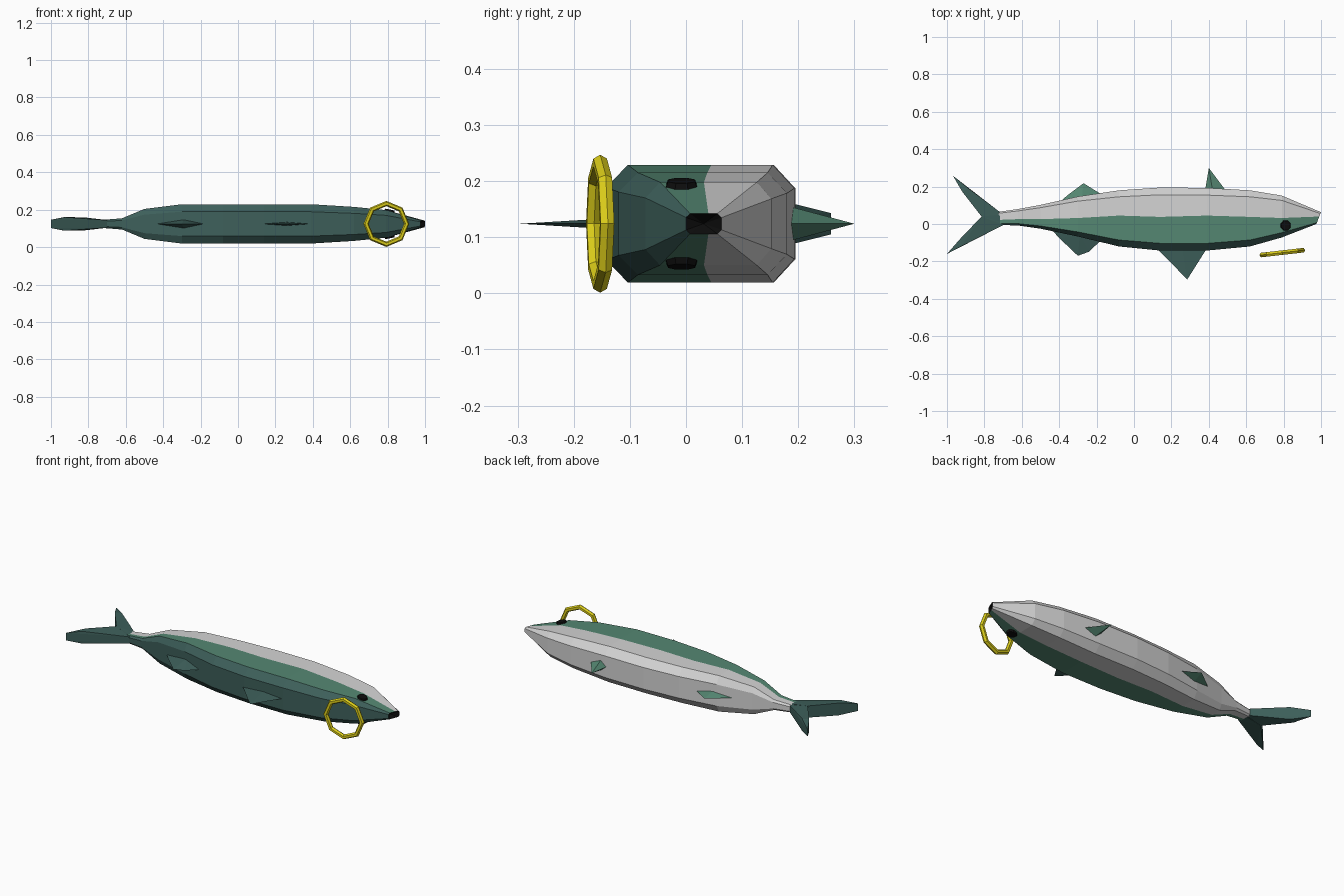
import bpy, bmesh, math
from mathutils import Matrix

if "Cube" in bpy.data.objects:
    bpy.data.objects.remove(bpy.data.objects["Cube"])

ZC = 0.124  # mid-plane height of the fish lying on its side


def material(name, rgb):
    m = bpy.data.materials.new(name)
    m.diffuse_color = (*rgb, 1)
    m.use_nodes = True
    m.node_tree.nodes["Principled BSDF"].inputs["Base Color"].default_value = m.diffuse_color
    return m


slate = material("dark slate green", (0.047, 0.115, 0.103))
green = material("mid green", (0.090, 0.245, 0.170))
grey = material("pale grey", (0.66, 0.66, 0.66))
black = material("black", (0.004, 0.004, 0.004))
yellow = material("yellow", (0.72, 0.62, 0.01))


def finish(bm, name, *mats):
    bmesh.ops.recalc_face_normals(bm, faces=bm.faces)
    me = bpy.data.meshes.new(name)
    bm.to_mesh(me)
    bm.free()
    for m in mats:
        me.materials.append(m)
    ob = bpy.data.objects.new(name, me)
    bpy.context.collection.objects.link(ob)
    return ob


def hull(name, points, mat):
    """Convex solid from (x, y, half thickness) points mirrored about the mid-plane."""
    bm = bmesh.new()
    for x, y, h in points:
        for s in ((-1, 1) if h else (1,)):
            bm.verts.new((x, y, ZC + s * h))
    res = bmesh.ops.convex_hull(bm, input=bm.verts)
    junk = [g for g in res["geom_interior"] if isinstance(g, bmesh.types.BMVert)]
    bmesh.ops.delete(bm, geom=junk, context='VERTS')
    bmesh.ops.dissolve_limit(bm, angle_limit=0.01, verts=bm.verts, edges=bm.edges)
    return finish(bm, name, mat)


# Body: lofted sections (x, back y, belly y, half width, colour line y)
stations = [
    (-0.80, 0.025, 0.05, 0.012, 0.032),
    (-0.72, -0.005, 0.066, 0.022, 0.022),
    (-0.62, -0.008, 0.080, 0.030, 0.026),
    (-0.50, -0.025, 0.102, 0.080, 0.026),
    (-0.30, -0.067, 0.147, 0.105, 0.032),
    (-0.08, -0.120, 0.180, 0.105, 0.045),
    (0.14, -0.142, 0.195, 0.105, 0.038),
    (0.39, -0.142, 0.193, 0.105, 0.045),
    (0.62, -0.120, 0.180, 0.091, 0.038),
    (0.79, -0.072, 0.152, 0.074, 0.032),
    (0.975, 0.0, 0.063, 0.018, 0.040),
]
bm = bmesh.new()
rings = []
for x, lo, hi, w, mid in stations:
    c = 0.115 * (hi - lo)
    half = [(lo, 0.62 * w), (lo + c, w), (mid, w), (hi - c, w), (hi, 0.6 * w)]
    section = half + [(y, -z) for y, z in reversed(half)]
    lean = 0.025 if x > 0.9 else 0  # slanted snout
    rings.append([bm.verts.new((x + lean * (y - lo) / (hi - lo), y, ZC + z))
                  for y, z in section])
band = [0, 1, 2, 2, 2, 2, 2, 1, 0, 0]  # slate back, green flank, grey belly
for a, b in zip(rings, rings[1:]):
    for i in range(10):
        j = (i + 1) % 10
        f = bm.faces.new((a[i], a[j], b[j], b[i]))
        f.material_index = band[i]
bm.faces.new(rings[0])
# Mouth: recessed dark snout cap
mouth = bm.faces.new(rings[-1])
mouth.material_index = 3
tri = bmesh.ops.poke(bm, faces=[mouth])
tri["verts"][0].co.x -= 0.03
finish(bm, "body", slate, green, grey, black)

# Eyes: eight-sided discs lying on both flanks
for side, name in ((1, "left_eye"), (-1, "right_eye")):
    bm = bmesh.new()
    bmesh.ops.create_cone(bm, cap_ends=True, segments=8, radius1=0.033, radius2=0.026,
                          depth=0.018)
    tilt = Matrix.Rotation(math.radians(12), 4, 'Y')
    flip = Matrix.Diagonal((1, 1, side, 1))
    spin = Matrix.Rotation(math.pi / 8, 4, 'Z')
    bm.transform(Matrix.Translation((0.81, -0.008, ZC + side * 0.068)) @ flip @ tilt @ spin)
    finish(bm, name, black)

# Fins: thin spikes with diamond bases
hull("front_back_fin", [(0.12, -0.13, 0), (0.39, -0.13, 0), (0.26, -0.13, 0.010),
                        (0.285, -0.296, 0)], slate)
hull("rear_back_fin", [(-0.45, -0.02, 0), (-0.40, -0.075, 0), (-0.18, -0.09, 0),
                       (-0.29, -0.06, 0.024), (-0.30, -0.17, 0), (-0.24, -0.148, 0)], slate)
hull("front_belly_fin", [(0.38, 0.18, 0), (0.49, 0.18, 0), (0.42, 0.18, 0.032),
                         (0.40, 0.30, 0)], green)
hull("rear_belly_fin", [(-0.41, 0.105, 0), (-0.16, 0.15, 0), (-0.28, 0.13, 0.024),
                        (-0.27, 0.218, 0), (-0.36, 0.15, 0)], green)

# Forked tail: two thick lobes
hull("tail_belly_lobe", [(-0.72, 0.066, 0.020), (-0.72, 0.005, 0.023), (-0.815, 0.04, 0.034),
                         (-0.885, 0.19, 0.036), (-0.92, 0.175, 0.036),
                         (-0.968, 0.258, 0.019)], slate)
hull("tail_back_lobe", [(-0.72, 0.05, 0.023), (-0.70, -0.006, 0.020), (-0.815, 0.04, 0.034),
                        (-0.925, -0.12, 0.036), (-0.93, -0.08, 0.036),
                        (-1.0, -0.16, 0.022)], slate)

# Ring floating above the head
bpy.ops.mesh.primitive_torus_add(major_segments=8, minor_segments=6, major_radius=0.109,
                                 minor_radius=0.014, location=(0.793, -0.153, ZC),
                                 rotation=(math.pi / 2, 0, math.radians(6.5)))
halo = bpy.context.object
halo.name = "head_ring"
halo.data.materials.append(yellow)
for p in halo.data.polygons:
    p.use_smooth = False
